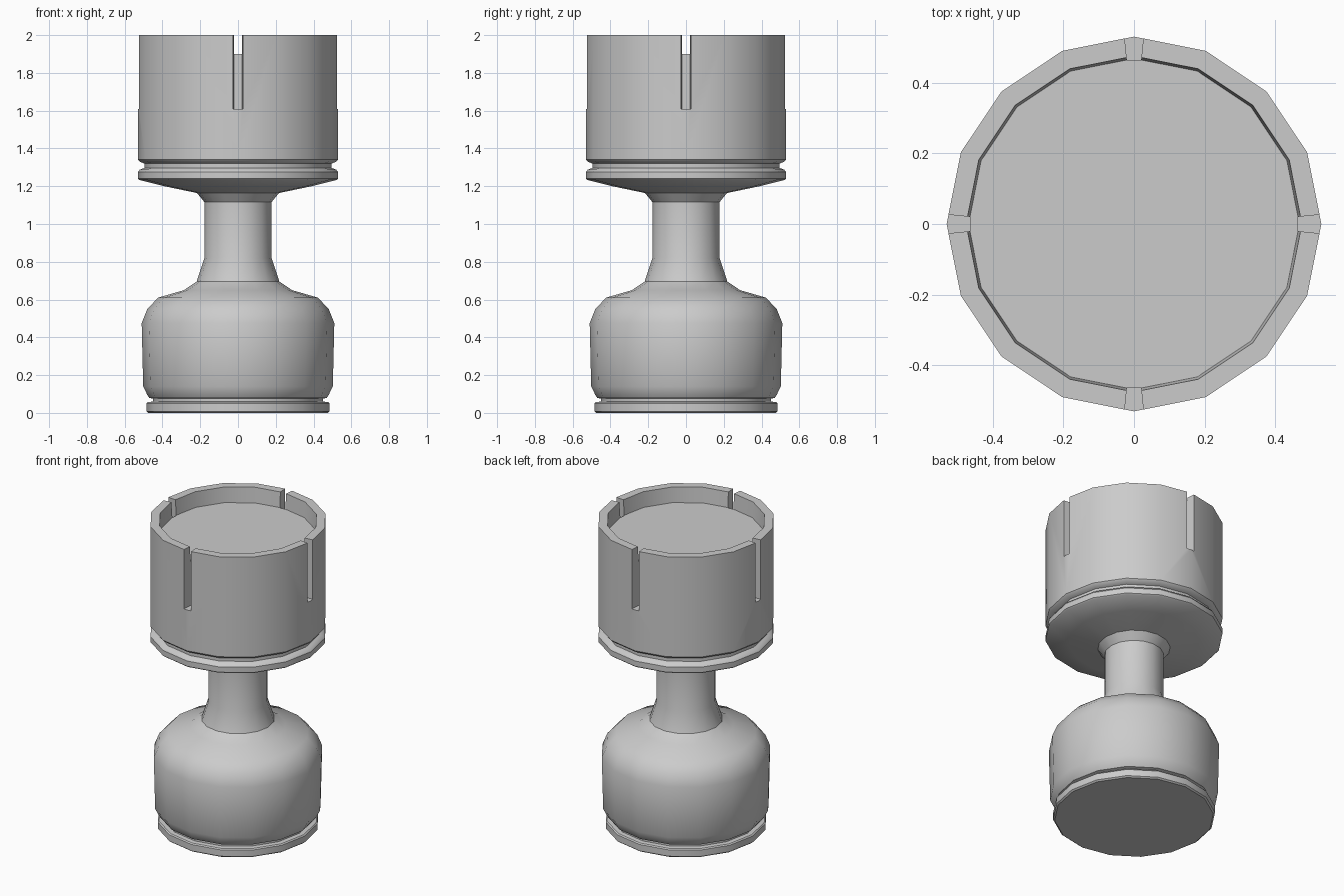
import bpy, bmesh
from math import cos, sin, tau, radians

if "Cube" in bpy.data.objects:
    bpy.data.objects.remove(bpy.data.objects["Cube"])

SIDES = 16


def make_object(name, bm):
    bmesh.ops.recalc_face_normals(bm, faces=bm.faces[:])
    mesh = bpy.data.meshes.new(name)
    bm.to_mesh(mesh)
    bm.free()
    obj = bpy.data.objects.new(name, mesh)
    bpy.context.collection.objects.link(obj)
    return obj


def lathe(name, profile):
    """Closed 16-sided solid from (radius, z) points, capped at both ends."""
    bm = bmesh.new()
    rings = [[bm.verts.new((r * cos(i * tau / SIDES), r * sin(i * tau / SIDES), z))
              for i in range(SIDES)] for r, z in profile]
    for low, high in zip(rings, rings[1:]):
        for i in range(SIDES):
            j = (i + 1) % SIDES
            bm.faces.new((low[i], low[j], high[j], high[i]))
    bm.faces.new(rings[0][::-1])
    bm.faces.new(rings[-1])
    return make_object(name, bm)


# Body: base disc, rounded lower weight, neck, slotted cup with recessed top
body = lathe("dumbbell_shaped_body", [
    (0.475, 0.0), (0.485, 0.008), (0.485, 0.05), (0.478, 0.057),
    (0.45, 0.06), (0.45, 0.075),
    (0.47, 0.08), (0.48, 0.095), (0.502, 0.14), (0.51, 0.476),
    (0.48, 0.55), (0.423, 0.61), (0.286, 0.65), (0.219, 0.695),
    (0.178, 0.82), (0.178, 1.116), (0.217, 1.164), (0.39, 1.20),
    (0.522, 1.233), (0.53, 1.24), (0.53, 1.275), (0.52, 1.288),
    (0.495, 1.297), (0.495, 1.32), (0.52, 1.33), (0.53, 1.342),
    (0.53, 2.0), (0.475, 2.0), (0.468, 1.90)])

# Four tapered slots cut down into the cup wall
bm = bmesh.new()
section = ((0.462, -0.02), (0.56, -0.03), (0.56, 0.03), (0.462, 0.02))
for k in range(4):
    c, s = round(cos(k * tau / 4)), round(sin(k * tau / 4))
    low, high = [[bm.verts.new((x * c - y * s, x * s + y * c, z)) for x, y in section]
                 for z in (1.61, 2.1)]
    bm.faces.new(low[::-1])
    bm.faces.new(high)
    for i in range(4):
        j = (i + 1) % 4
        bm.faces.new((low[i], low[j], high[j], high[i]))
cutter = make_object("slot_cutter", bm)
cutter.hide_render = True

cut = body.modifiers.new("slots", 'BOOLEAN')
cut.operation = 'DIFFERENCE'
cut.solver = 'EXACT'
cut.object = cutter

bpy.ops.object.select_all(action='DESELECT')
body.select_set(True)
bpy.context.view_layer.objects.active = body
bpy.ops.object.modifier_apply(modifier=cut.name)
bpy.data.objects.remove(cutter)
bpy.ops.object.shade_smooth_by_angle(angle=radians(35))
